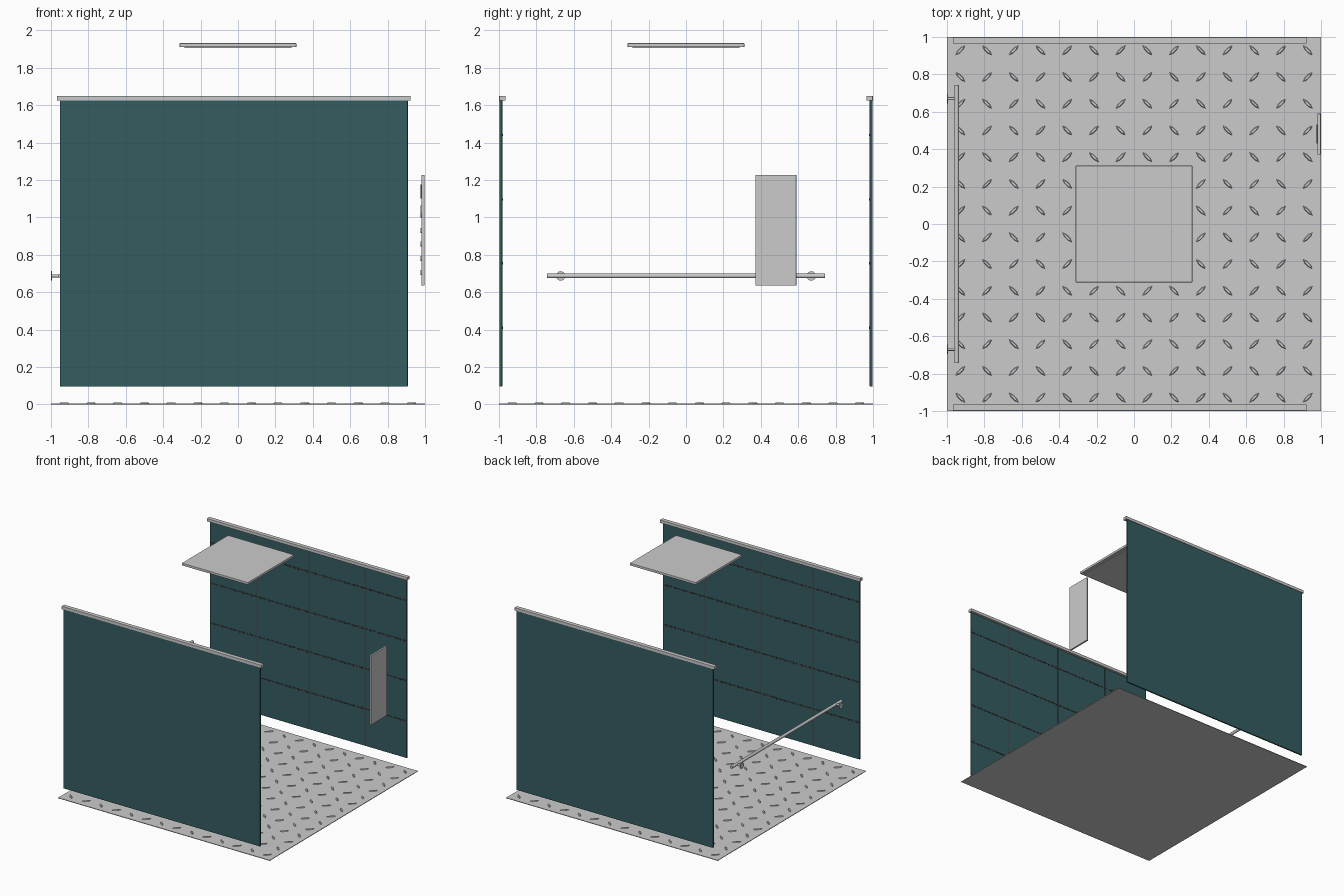
import bpy, bmesh
from math import pi
from mathutils import Matrix, Vector

if "Cube" in bpy.data.objects:
    bpy.data.objects.remove(bpy.data.objects["Cube"])

teal = bpy.data.materials.new("quilted_teal")
teal.diffuse_color = (0.035, 0.11, 0.12, 1)
teal.use_nodes = True
teal.node_tree.nodes["Principled BSDF"].inputs["Base Color"].default_value = teal.diffuse_color
dark = bpy.data.materials.new("dark_thread")
dark.diffuse_color = (0.06, 0.06, 0.06, 1)
dark.use_nodes = True
dark.node_tree.nodes["Principled BSDF"].inputs["Base Color"].default_value = dark.diffuse_color


def add_box(bm, lo, hi):
    lo, hi = Vector(lo), Vector(hi)
    m = Matrix.Translation((lo + hi) / 2) @ Matrix.Diagonal((*(hi - lo), 1))
    bmesh.ops.create_cube(bm, size=1, matrix=m)


def add_cyl(bm, c, r, length, axis, r2=None, seg=20):
    rot = {'X': Matrix.Rotation(pi / 2, 4, 'Y'), 'Y': Matrix.Rotation(pi / 2, 4, 'X'),
           'Z': Matrix()}[axis]
    bmesh.ops.create_cone(bm, cap_ends=True, segments=seg, radius1=r, depth=length,
                          radius2=r if r2 is None else r2, matrix=Matrix.Translation(c) @ rot)


def finish(name, bm, mat=None, bevel=0, smooth=False):
    me = bpy.data.meshes.new(name)
    bm.to_mesh(me)
    bm.free()
    ob = bpy.data.objects.new(name, me)
    bpy.context.collection.objects.link(ob)
    if mat:
        me.materials.append(mat)
    if bevel:
        mod = ob.modifiers.new("bevel", 'BEVEL')
        mod.width, mod.segments = bevel, 2
    if smooth:
        bpy.context.view_layer.objects.active = ob
        ob.select_set(True)
        bpy.ops.object.shade_smooth_by_angle()
        ob.select_set(False)
    return ob


def box(name, lo, hi, mat=None, bevel=0):
    bm = bmesh.new()
    add_box(bm, lo, hi)
    return finish(name, bm, mat, bevel)


# floor plate with alternating diagonal raised lozenges
box("floor_plate", (-1, -1, 0), (1, 1, 0.005))
bm = bmesh.new()
N, step = 14, 2 / 14
for i in range(N):
    for j in range(N):
        c = (-1 + (i + .5) * step, -1 + (j + .5) * step, 0.004)
        m = Matrix.Translation(c) @ Matrix.Rotation(pi / 4 * (1 if (i + j) % 2 else -1), 4, 'Z')
        outline = [(-.037, 0), (-.015, -.009), (.015, -.009), (.037, 0), (.015, .009), (-.015, .009)]
        bot = [bm.verts.new(m @ Vector((x, y, 0))) for x, y in outline]
        top = [bm.verts.new(m @ Vector((x * .8, y * .6, .006))) for x, y in outline]
        bm.faces.new(top)
        for k in range(6):
            n = (k + 1) % 6
            bm.faces.new((bot[k], bot[n], top[n], top[k]))
finish("floor_treads", bm)

# hanging pads on front and back, with rails, seams and stitches on the inner side
X0, X1, Z0, Z1 = -0.953, 0.908, 0.095, 1.625
for side, s in (("front", -1), ("back", 1)):
    def span(a, b):
        return sorted((s * a, s * b))
    y0, y1 = span(.982, .997)
    box(side + "_pad", (X0, y0, Z0), (X1, y1, Z1), teal, .004)
    y0, y1 = span(.964, .999)
    box(side + "_pad_rail", (-.968, y0, 1.624), (.922, y1, 1.65), None, .002)
    y0, y1 = span(.980, .984)
    bm = bmesh.new()
    for x in (-.515, -.015, .515):
        add_box(bm, (x - .003, y0, Z0 + .01), (x + .003, y1, Z1))
    for z in (.41, .755, 1.095, 1.44):
        add_box(bm, (X0 + .004, y0, z - .003), (X1 - .004, y1, z + .003))
    finish(side + "_pad_seams", bm, dark)
    y0, y1 = span(.978, .983)
    bm = bmesh.new()
    for z in (.41, .755, 1.095, 1.44):
        for k in range(46):
            x = X0 + .02 + k * .04
            add_box(bm, (x, y0, z - .006), (x + .022, y1, z + .006))
    finish(side + "_pad_stitches", bm, dark)

# handrail on the left with two wall brackets
RX, RZ = -.948, .687
bm = bmesh.new()
add_cyl(bm, (RX, 0, RZ), .0125, 1.484, 'Y')
finish("handrail", bm, smooth=True)
bm = bmesh.new()
for y in (-.67, .67):
    add_cyl(bm, (-.997, y, RZ), .025, .006, 'X')
    add_cyl(bm, (-.973, y, RZ), .008, .046, 'X')
finish("handrail_brackets", bm, smooth=True)

# control panel on the right, fittings face inward
box("control_panel", (.981, .372, .635), (.997, .59, 1.227), None, .002)
box("panel_display", (.977, .43, 1.10), (.982, .532, 1.175), dark)
bm = bmesh.new()
add_cyl(bm, (.979, .481, 1.032), .032, .008, 'X')
finish("main_button", bm, smooth=True)
bm = bmesh.new()
for z in (.705, .78, .857, .93):
    for y in (.455, .507):
        add_cyl(bm, (.979, y, z), .014, .008, 'X')
finish("floor_buttons", bm, smooth=True)

# ceiling light: frame above, diffuser below
box("ceiling_light_frame", (-.312, -.312, 1.911), (.312, .312, 1.931), None, .002)
box("ceiling_light_diffuser", (-.285, -.285, 1.906), (.285, .285, 1.912))
